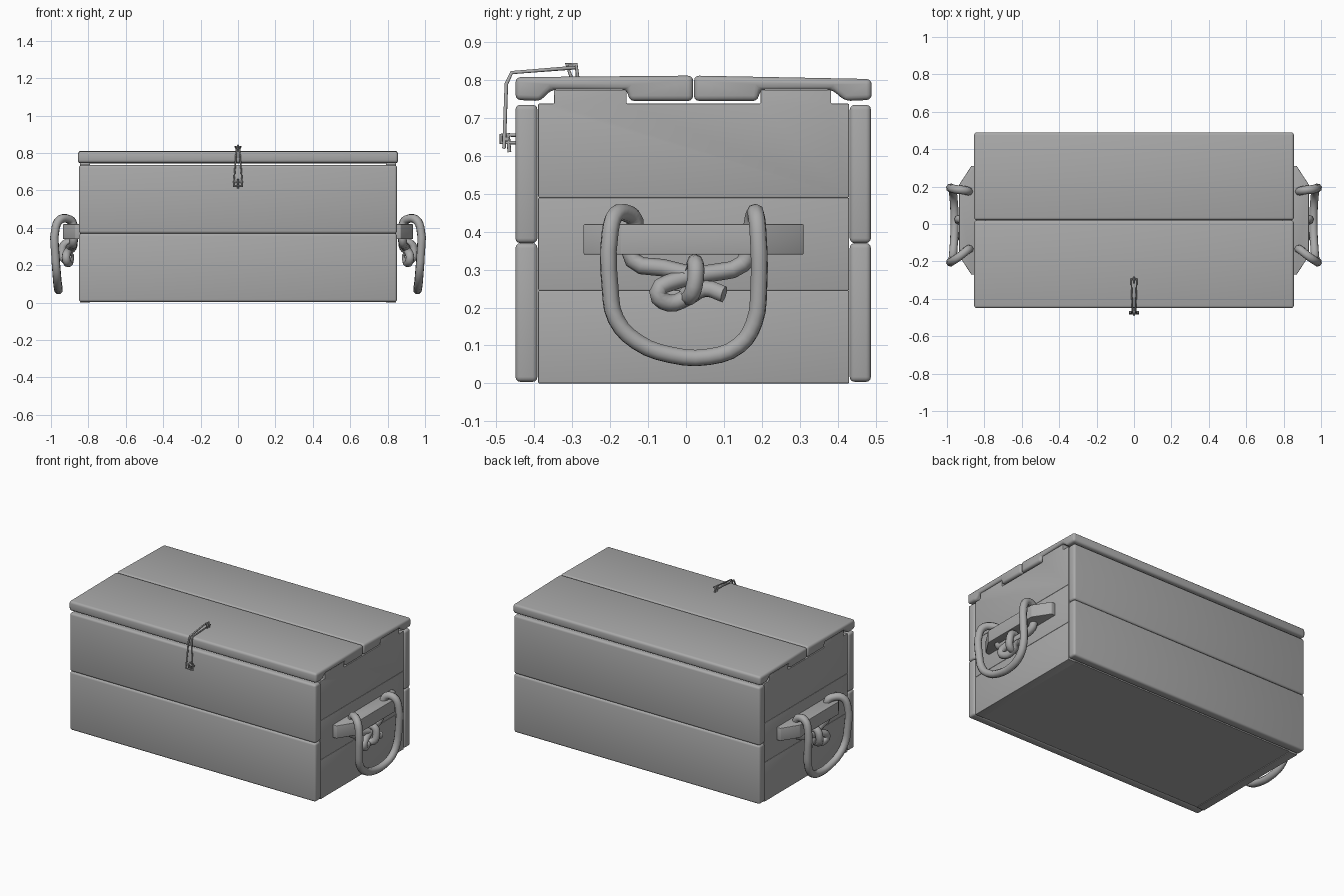
import bpy
import bmesh
import math

cube = bpy.data.objects.get("Cube")
if cube:
    bpy.data.objects.remove(cube, do_unlink=True)

grey = bpy.data.materials.new("plain_grey")
grey.use_nodes = True
grey.diffuse_color = (0.4, 0.4, 0.4, 1)
grey.node_tree.nodes["Principled BSDF"].inputs["Base Color"].default_value = (0.4, 0.4, 0.4, 1)


def finish(obj, angle):
    """Bake modifiers or curve to a mesh and shade it."""
    bpy.ops.object.select_all(action='DESELECT')
    obj.select_set(True)
    bpy.context.view_layer.objects.active = obj
    bpy.ops.object.convert(target='MESH')
    bpy.ops.object.shade_smooth_by_angle(angle=math.radians(angle))


def prism(name, outline, lo, hi, axis, bevel):
    """Extrude an outline along x (outline in y, z) or z (outline in x, y)."""
    def place(a, b, t):
        return (t, a, b) if axis == 'x' else (a, b, t)
    bm = bmesh.new()
    rings = [[bm.verts.new(place(a, b, t)) for a, b in outline] for t in (lo, hi)]
    for ring in rings:
        bm.faces.new(ring)
    count = len(outline)
    for i in range(count):
        j = (i + 1) % count
        bm.faces.new((rings[0][i], rings[0][j], rings[1][j], rings[1][i]))
    bmesh.ops.recalc_face_normals(bm, faces=bm.faces)
    mesh = bpy.data.meshes.new(name)
    bm.to_mesh(mesh)
    bm.free()
    mesh.materials.append(grey)
    obj = bpy.data.objects.new(name, mesh)
    bpy.context.collection.objects.link(obj)
    if bevel:
        mod = obj.modifiers.new("rounded_edges", 'BEVEL')
        mod.width = bevel
        mod.segments = 3
        mod.limit_method = 'ANGLE'
    finish(obj, 35)
    return obj


def rect(a0, a1, b0, b1):
    return [(a0, b0), (a1, b0), (a1, b1), (a0, b1)]


def tube(name, points, radius, smooth=True, closed=False):
    curve = bpy.data.curves.new(name, 'CURVE')
    curve.dimensions = '3D'
    curve.bevel_depth = radius
    curve.bevel_resolution = 2
    curve.resolution_u = 3
    curve.use_fill_caps = True
    if smooth:
        spline = curve.splines.new('BEZIER')
        spline.bezier_points.add(len(points) - 1)
        for bp, p in zip(spline.bezier_points, points):
            bp.co = p
            bp.handle_left_type = bp.handle_right_type = 'AUTO'
    else:
        spline = curve.splines.new('POLY')
        spline.points.add(len(points) - 1)
        for sp, p in zip(spline.points, points):
            sp.co = (*p, 1)
    spline.use_cyclic_u = closed
    curve.materials.append(grey)
    obj = bpy.data.objects.new(name, curve)
    bpy.context.collection.objects.link(obj)
    finish(obj, 60)


# Floor and the long wall boards
prism("floor", rect(-0.39, 0.43, 0.004, 0.03), -0.84, 0.84, 'x', 0)
for wall, y0, y1 in (("front", -0.45, -0.392), ("back", 0.432, 0.488)):
    prism(wall + "_lower_board", rect(y0, y1, 0.004, 0.37), -0.85, 0.85, 'x', 0.013)
    prism(wall + "_upper_board", rect(y0, y1, 0.37, 0.735), -0.85, 0.85, 'x', 0.013)

# Lid boards, notched underneath for the tabs of the end boards
prism("lid_front_board",
      [(-0.45, 0.748), (-0.385, 0.745), (-0.355, 0.775), (-0.155, 0.775),
       (-0.15, 0.745), (0.019, 0.745), (0.019, 0.812), (-0.45, 0.808)],
      -0.855, 0.855, 'x', 0.014)
prism("lid_back_board",
      [(0.021, 0.745), (0.19, 0.745), (0.195, 0.775), (0.385, 0.775),
       (0.42, 0.745), (0.49, 0.748), (0.49, 0.803), (0.021, 0.812)],
      -0.855, 0.855, 'x', 0.014)

# Rope handle path on the +x end, starting and ending inside the knot
ROPE = [
    (0.90, 0.0, 0.29), (0.89, -0.06, 0.305), (0.88, -0.14, 0.325), (0.88, -0.14, 0.38),
    (0.885, -0.135, 0.43), (0.91, -0.155, 0.448), (0.95, -0.185, 0.445), (0.975, -0.2, 0.4),
    (0.976, -0.2, 0.25), (0.97, -0.185, 0.17), (0.965, -0.13, 0.11), (0.96, -0.04, 0.075),
    (0.96, 0.06, 0.07), (0.965, 0.14, 0.1), (0.97, 0.18, 0.16), (0.976, 0.192, 0.25),
    (0.975, 0.19, 0.4), (0.95, 0.185, 0.445), (0.905, 0.18, 0.446), (0.885, 0.175, 0.42),
    (0.88, 0.165, 0.35), (0.88, 0.15, 0.315), (0.89, 0.06, 0.29), (0.91, -0.03, 0.27),
    (0.92, -0.075, 0.24), (0.91, -0.045, 0.212), (0.9, 0.0, 0.225), (0.9, 0.05, 0.25),
    (0.915, 0.1, 0.235)]
WRAP = [(0.88, 0.02, 0.31), (0.92, 0.025, 0.318), (0.94, 0.025, 0.275),
        (0.925, 0.012, 0.23), (0.885, 0.0, 0.235)]

# Both ends: three boards, a cleat and a knotted rope
for side, s in (("left", 1), ("right", -1)):
    lo, hi = sorted((0.79 * s, 0.845 * s))
    prism(side + "_end_lower_board", rect(-0.39, 0.43, 0, 0.245), lo, hi, 'x', 0.003)
    prism(side + "_end_middle_board", rect(-0.39, 0.43, 0.245, 0.49), lo, hi, 'x', 0.003)
    prism(side + "_end_upper_board",
          [(-0.39, 0.49), (0.43, 0.49), (0.43, 0.738), (0.383, 0.738), (0.383, 0.774),
           (0.197, 0.774), (0.197, 0.738), (-0.157, 0.738), (-0.157, 0.774),
           (-0.348, 0.774), (-0.348, 0.738), (-0.39, 0.738)],
          lo, hi, 'x', 0.003)
    prism(side + "_cleat",
          [(0.84 * s, -0.27), (0.87 * s, -0.27), (0.935 * s, -0.17),
           (0.935 * s, 0.21), (0.87 * s, 0.31), (0.84 * s, 0.31)],
          0.34, 0.42, 'z', 0.003)
    tube(side + "_rope_handle", [(x * s, y, z) for x, y, z in ROPE], 0.023)
    tube(side + "_rope_knot_wrap", [(x * s, y, z) for x, y, z in WRAP], 0.022)

# Wire hasp bent over the front edge of the lid
tube("hasp_wire",
     [(-0.015, -0.295, 0.833), (-0.008, -0.46, 0.82), (-0.01, -0.474, 0.79),
      (-0.024, -0.48, 0.622), (0.024, -0.48, 0.622), (0.01, -0.474, 0.79),
      (0.008, -0.46, 0.82), (0.015, -0.295, 0.833)],
     0.005, smooth=False, closed=True)
tube("hasp_top_staple",
     [(0, -0.3, 0.8), (0, -0.315, 0.842), (0, -0.29, 0.842), (0, -0.285, 0.8)],
     0.005, smooth=False)
tube("hasp_front_staple",
     [(0, -0.44, 0.655), (0, -0.488, 0.655), (0, -0.488, 0.635), (0, -0.44, 0.635)],
     0.005, smooth=False)
tube("hasp_crossbar", [(-0.028, -0.472, 0.645), (0.028, -0.472, 0.645)], 0.006, smooth=False)
tube("hasp_pin", [(0, -0.47, 0.66), (0, -0.466, 0.61)], 0.005, smooth=False)
